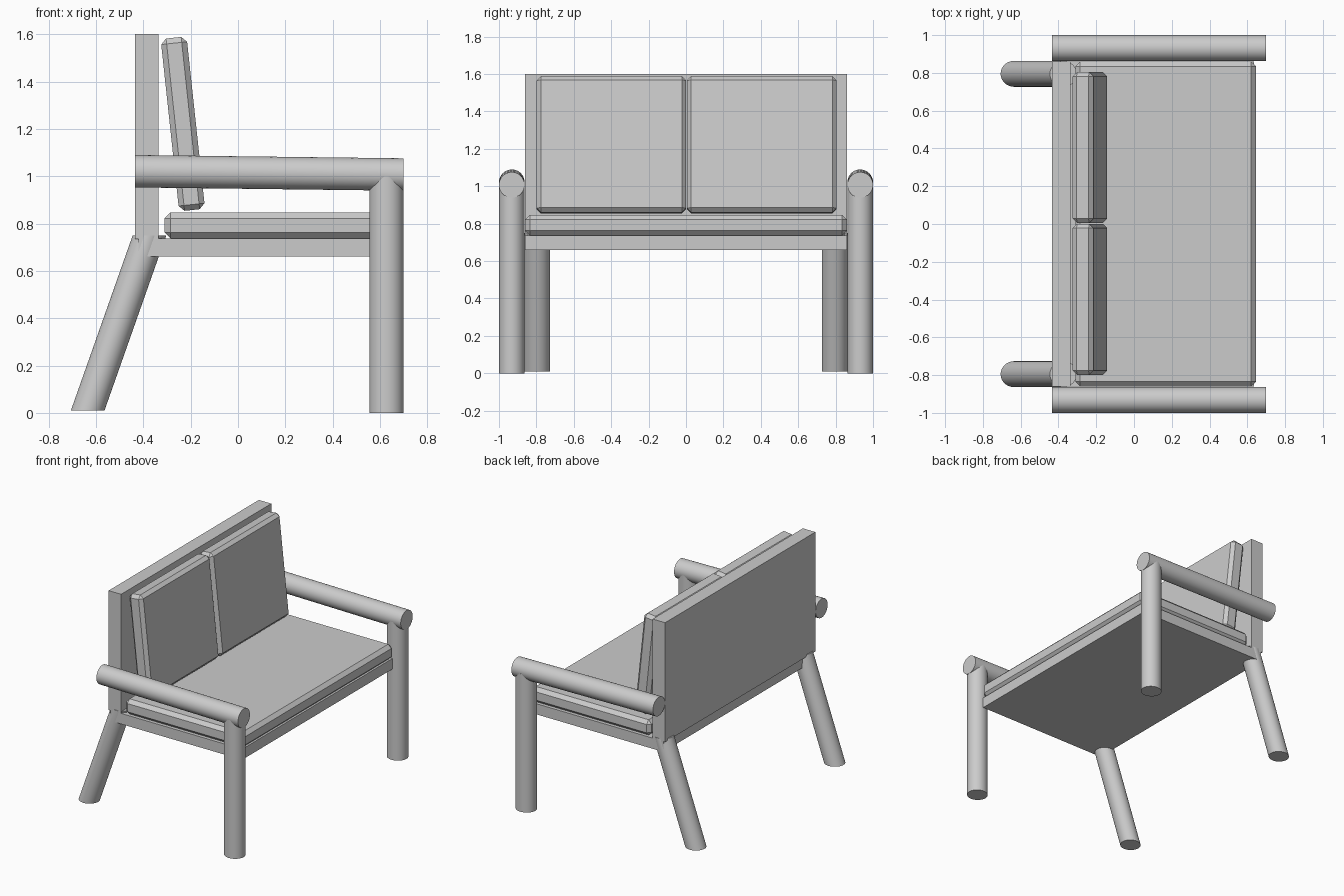
import bpy
import bmesh
from mathutils import Matrix, Vector

cube = bpy.data.objects.get("Cube")
if cube:
    bpy.data.objects.remove(cube, do_unlink=True)

grey = bpy.data.materials.new("plain_grey")
grey.use_nodes = True
COLOUR = (0.6, 0.6, 0.6, 1)
grey.diffuse_color = COLOUR
grey.node_tree.nodes["Principled BSDF"].inputs["Base Color"].default_value = COLOUR


def make_object(name, bm):
    mesh = bpy.data.meshes.new(name)
    bmesh.ops.recalc_face_normals(bm, faces=bm.faces)
    bm.to_mesh(mesh)
    bm.free()
    mesh.materials.append(grey)
    obj = bpy.data.objects.new(name, mesh)
    bpy.context.collection.objects.link(obj)
    return obj


def box(name, low, high, bevel=0, tilt=0):
    """Box between two corners, optionally chamfered and tilted about y."""
    low, high = Vector(low), Vector(high)
    bm = bmesh.new()
    bmesh.ops.create_cube(bm, size=1, matrix=Matrix.Diagonal((*(high - low), 1)))
    if bevel:
        bmesh.ops.bevel(bm, geom=bm.edges[:], offset=bevel, segments=1,
                        affect='EDGES')
    obj = make_object(name, bm)
    obj.location = (low + high) / 2
    obj.rotation_euler.y = tilt
    return obj


def rod(name, start, end, u, v):
    """Round bar whose end cuts lie in the plane of radius vectors u and v."""
    start, end = Vector(start), Vector(end)
    columns = Matrix((u, v, end - start)).transposed().to_4x4()
    bm = bmesh.new()
    bmesh.ops.create_cone(bm, cap_ends=True, segments=48, radius1=1, radius2=1,
                          depth=1, matrix=Matrix.Translation((start + end) / 2) @ columns)
    obj = make_object(name, bm)
    bpy.ops.object.select_all(action='DESELECT')
    obj.select_set(True)
    bpy.context.view_layer.objects.active = obj
    bpy.ops.object.shade_smooth_by_angle()
    return obj


# Seat board and back panel
box("seat_board", (-0.42, -0.86, 0.66), (0.635, 0.86, 0.737))
box("back_panel", (-0.435, -0.86, 0.735), (-0.335, 0.86, 1.6))

# Cushions
box("seat_cushion", (-0.31, -0.86, 0.737), (0.645, 0.86, 0.847), bevel=0.025)
for side, y in (("right", -0.399), ("left", 0.405)):
    box(side + "_back_cushion", (-0.288, y - 0.4, 0.855), (-0.178, y + 0.4, 1.587),
        bevel=0.023, tilt=-0.107)

# Legs and armrests, mirrored across the middle
R = 0.0685
for side, s in (("right", -1), ("left", 1)):
    y = s * 0.9315
    rod(side + "_front_leg", (0.627, y, 0), (0.627, y, 1.0),
        (0.072, 0, 0), (0, R, 0))
    rod(side + "_armrest", (-0.435, y, 1.021), (0.7, y, 1.007),
        (0, R, 0), (0, 0, R))
    rod(side + "_rear_leg", (-0.635, s * 0.795, 0.01), (-0.374, s * 0.795, 0.75),
        (0.071, 0, 0), (0, R, 0))
